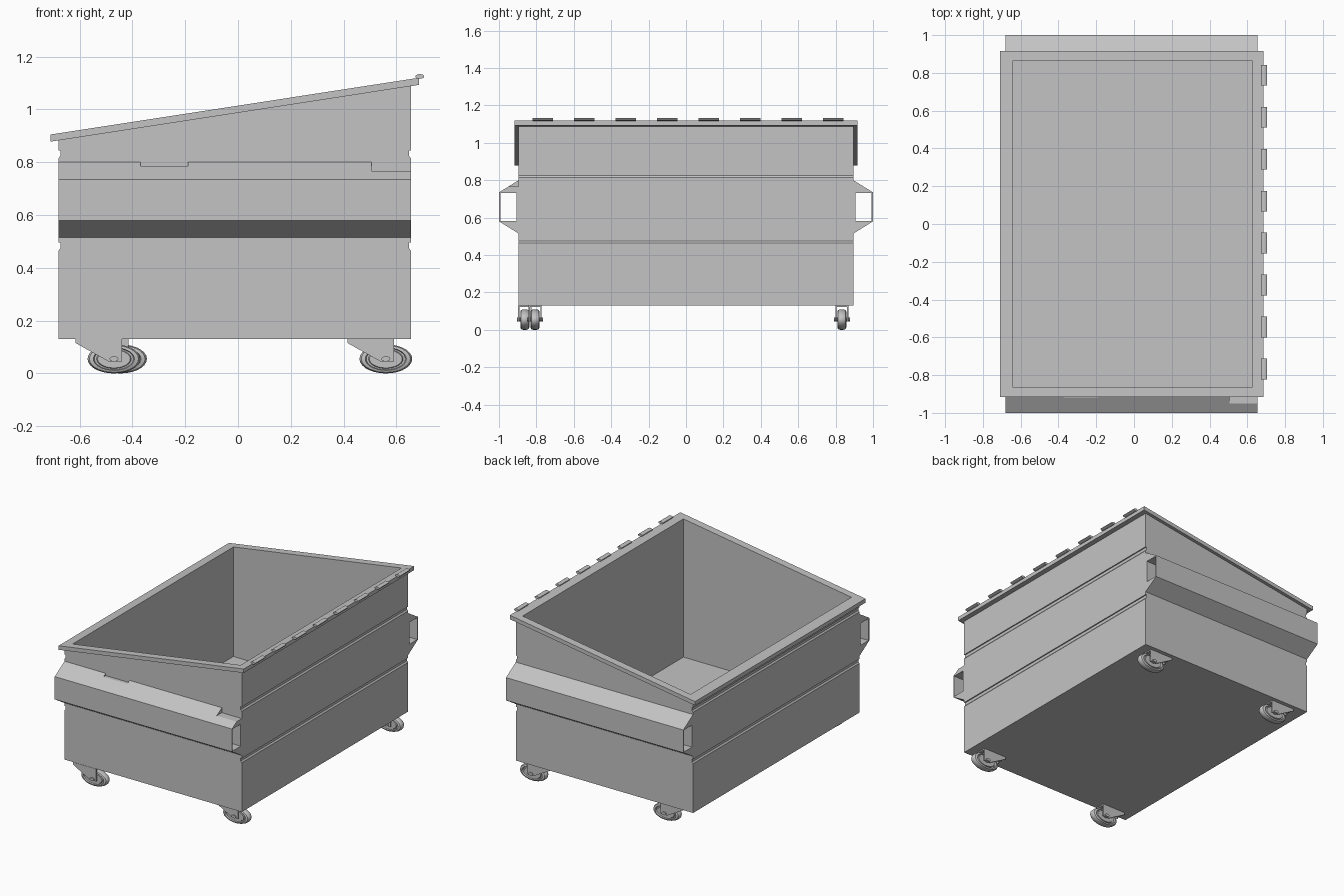
import bpy
import bmesh
import math
from mathutils import Matrix, Vector

if "Cube" in bpy.data.objects:
    bpy.data.objects.remove(bpy.data.objects["Cube"], do_unlink=True)

GREY = (0.55, 0.55, 0.55, 1)
steel = bpy.data.materials.new("grey_steel")
steel.use_nodes = True
steel.diffuse_color = GREY
steel.node_tree.nodes["Principled BSDF"].inputs["Base Color"].default_value = GREY

LOW, HIGH, HALF = -0.68, 0.655, 0.895     # body extents
IN_LOW, IN_HIGH, IN_HALF = -0.64, 0.625, 0.865   # opening extents
RIM = 0.027


def slope(x):
    """Height of the slanted rim top."""
    return 0.905 + (x + 0.71) * 0.154


def finish(name, bm, smooth=False):
    bmesh.ops.recalc_face_normals(bm, faces=bm.faces)
    mesh = bpy.data.meshes.new(name)
    bm.to_mesh(mesh)
    bm.free()
    mesh.materials.append(steel)
    obj = bpy.data.objects.new(name, mesh)
    bpy.context.collection.objects.link(obj)
    if smooth:
        bpy.ops.object.select_all(action="DESELECT")
        obj.select_set(True)
        bpy.context.view_layer.objects.active = obj
        bpy.ops.object.shade_smooth_by_angle(angle=math.radians(35))
    return obj


def add_prism(bm, points, start, end, axis):
    """Extrude a side outline along x or y."""
    def place(p, t):
        return (t, p[0], p[1]) if axis == "x" else (p[0], t, p[1])
    face = bm.faces.new([bm.verts.new(place(p, start)) for p in points])
    shift = Vector((end - start, 0, 0)) if axis == "x" else Vector((0, end - start, 0))
    made = bmesh.ops.extrude_face_region(bm, geom=[face], use_keep_orig=True)
    moved = [v for v in made["geom"] if isinstance(v, bmesh.types.BMVert)]
    bmesh.ops.translate(bm, verts=moved, vec=shift)


def add_cylinder_y(bm, centre, rx, rz, length, sides):
    matrix = (Matrix.Translation(centre) @ Matrix.Diagonal((rx, length, rz, 1))
              @ Matrix.Rotation(math.pi / 2, 4, "X"))
    bmesh.ops.create_cone(bm, cap_ends=True, segments=sides, radius1=1,
                          radius2=1, depth=1, matrix=matrix)


# Body: slanted outline with shallow grooves, hollowed from the top
def wall(x, inward):
    pts = [(x, 0.13)]
    for z in (0.465, 0.815):
        pts += [(x, z), (x + inward, z + 0.01), (x + inward, z + 0.03), (x, z + 0.03)]
    return pts + [(x, slope(x) - RIM)]


bm = bmesh.new()
add_prism(bm, wall(LOW, 0.008) + wall(HIGH, -0.008)[::-1], -HALF, HALF, "y")
bmesh.ops.recalc_face_normals(bm, faces=bm.faces)
top = max(bm.faces, key=lambda f: f.calc_center_median().z)
bmesh.ops.inset_individual(bm, faces=[top], thickness=0.02)
for v in top.verts:
    x = IN_LOW if v.co.x < 0 else IN_HIGH
    v.co = (x, math.copysign(IN_HALF, v.co.y), slope(x) - RIM)
made = bmesh.ops.extrude_face_region(bm, geom=[top])
for v in made["geom"]:
    if isinstance(v, bmesh.types.BMVert):
        v.co.z = 0.17
if top.is_valid:
    bmesh.ops.delete(bm, geom=[top], context="FACES_ONLY")
finish("bin_body", bm)

# Rim: rectangular frame lying on the slanted top
bm = bmesh.new()
loops = []
outer, inner = (-0.71, 0.685, 0.917), (IN_LOW, IN_HIGH, IN_HALF)
for (a, b, h), drop in ((outer, 0), (outer, RIM), (inner, RIM), (inner, 0)):
    corners = ((a, -h), (b, -h), (b, h), (a, h))
    loops.append([bm.verts.new((x, y, slope(x) - drop)) for x, y in corners])
for i in range(4):
    p, q = loops[i], loops[(i + 1) % 4]
    for j in range(4):
        k = (j + 1) % 4
        bm.faces.new((p[j], p[k], q[k], q[j]))
finish("top_rim", bm)

# Lid hinge knuckles along the high edge
for i in range(8):
    bm = bmesh.new()
    add_cylinder_y(bm, (0.689, -0.767 + i * 0.222, 1.125), 0.017, 0.009, 0.11, 10)
    finish(f"hinge_knuckle_{i + 1}", bm, True)


# Fork pockets: open tubes with sloping top and bottom
def pocket_outline(side, floor=None):
    pts = [(HALF, 0.8)]
    if floor:
        pts = [(HALF, floor), (1 - (floor - 0.735) * 1.615, floor)]
    pts += [(1, 0.735), (1, 0.58), (HALF, 0.515), (HALF, 0.583),
            (0.993, 0.583), (0.993, 0.732), (HALF, 0.732)]
    return [(side * y, z) for y, z in pts]


def pocket(name, side, sections):
    bm = bmesh.new()
    for start, end, floor in sections:
        add_prism(bm, pocket_outline(side, floor), start, end, "x")
    liner = [(side * y, z) for y, z in
             ((HALF, 0.583), (0.907, 0.583), (0.907, 0.732), (HALF, 0.732))]
    add_prism(bm, liner, LOW, HIGH, "x")
    finish(name, bm)


pocket("back_fork_pocket", 1, [(LOW, HIGH, None)])
pocket("front_fork_pocket", -1, [(LOW, -0.37, None), (-0.37, -0.19, 0.785),
                                 (-0.19, 0.505, None), (0.505, HIGH, 0.766)])

# Casters: oval wheel, axle and trailing fork
HALF_WHEEL = [(0, 0.02), (0.62, 0.02), (0.66, 0.014), (0.74, 0.014),
              (0.78, 0.024), (0.93, 0.02), (1, 0.008)]
FORK = [(-0.145, 0.13), (0.03, 0.13), (0.03, 0.045), (-0.02, 0.045), (-0.145, 0.115)]


def caster(name, x, y):
    bm = bmesh.new()
    outline = HALF_WHEEL + [(r, -w) for r, w in reversed(HALF_WHEEL)]
    verts = [bm.verts.new((r, w, 0)) for r, w in outline]
    edges = [bm.edges.new(pair) for pair in zip(verts, verts[1:])]
    bmesh.ops.spin(bm, geom=verts + edges, cent=(0, 0, 0), axis=(0, 1, 0),
                   angle=math.tau, steps=28)
    bmesh.ops.remove_doubles(bm, verts=bm.verts, dist=0.0005)
    bmesh.ops.transform(bm, verts=bm.verts, matrix=Matrix.Translation((x, y, 0.055))
                        @ Matrix.Diagonal((0.1, 1, 0.055, 1)))
    finish(name + "_wheel", bm, True)

    bm = bmesh.new()
    outline = [(x + px, pz) for px, pz in FORK]
    for side in (-1, 1):
        add_prism(bm, outline, y + side * 0.028, y + side * 0.035, "y")
    plate = [(x - 0.145, 0.122), (x + 0.03, 0.122), (x + 0.03, 0.131), (x - 0.145, 0.131)]
    add_prism(bm, plate, y - 0.028, y + 0.028, "y")
    finish(name + "_fork", bm)

    bm = bmesh.new()
    add_cylinder_y(bm, (x, y, 0.055), 0.017, 0.01, 0.085, 12)
    finish(name + "_axle", bm, True)


caster("front_low_caster", -0.47, -0.862)
caster("front_high_caster", 0.56, -0.807)
caster("back_low_caster", -0.445, 0.833)
caster("back_high_caster", 0.56, 0.833)
